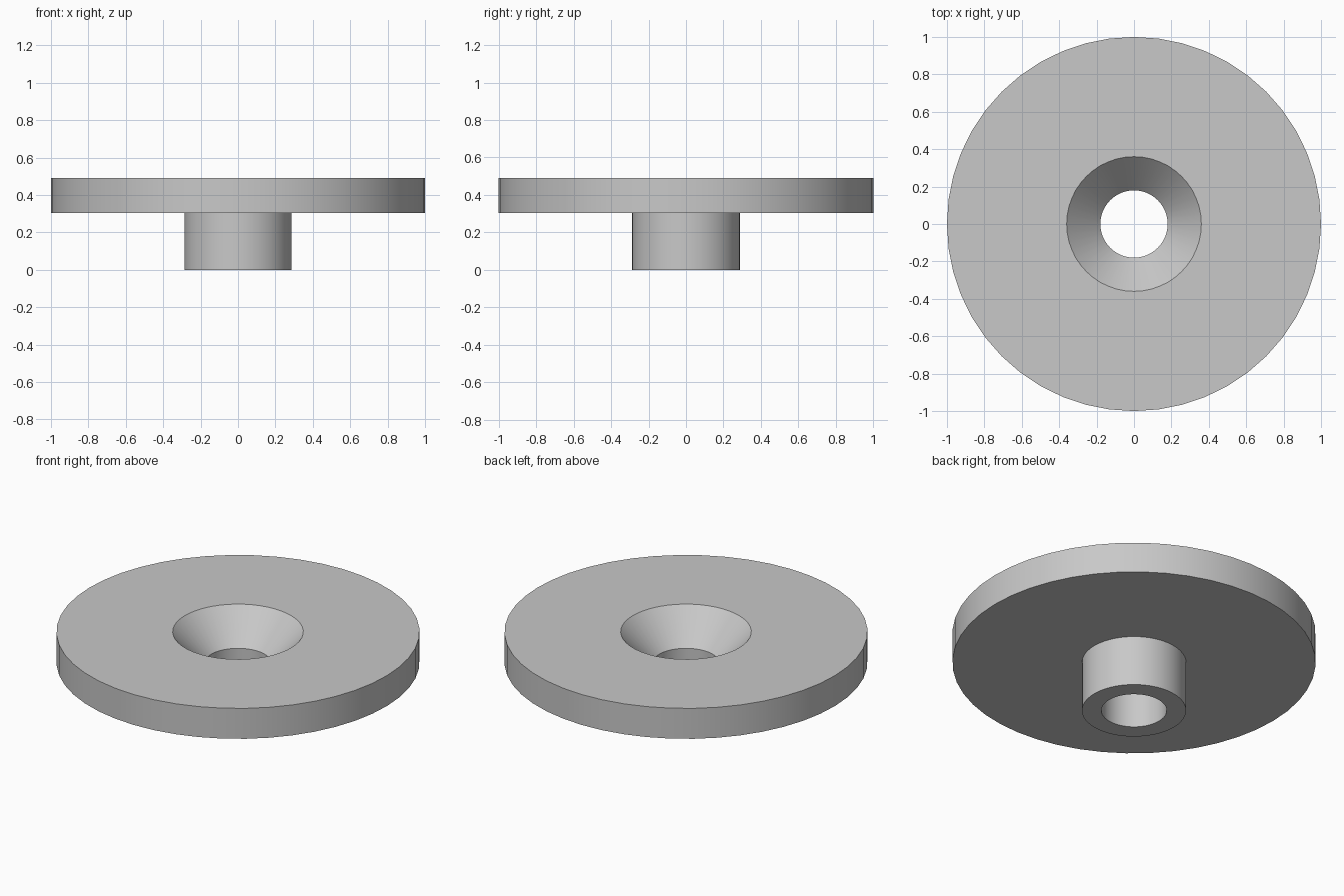
import bpy
import bmesh
import math

cube = bpy.data.objects.get("Cube")
if cube:
    bpy.data.objects.remove(cube, do_unlink=True)

SEGMENTS = 48
DISC_RADIUS, HUB_RADIUS, BORE_RADIUS, SINK_RADIUS = 1.0, 0.287, 0.18, 0.36
TOP, DISC_BOTTOM = 0.49, 0.305

# Plain grey material
grey = bpy.data.materials.new("plain_grey")
grey.use_nodes = True
colour = (0.58, 0.58, 0.58, 1)
grey.diffuse_color = colour
grey.node_tree.nodes["Principled BSDF"].inputs["Base Color"].default_value = colour

# Closed cross-section: bore, hub, disc and countersink
profile = [
    (BORE_RADIUS, 0),
    (HUB_RADIUS, 0),
    (HUB_RADIUS, DISC_BOTTOM),
    (DISC_RADIUS, DISC_BOTTOM),
    (DISC_RADIUS, TOP),
    (SINK_RADIUS, TOP),
    (BORE_RADIUS, DISC_BOTTOM),
]

# Revolve the section into the flanged bushing
bm = bmesh.new()
verts = [bm.verts.new((r, 0, z)) for r, z in profile]
edges = [bm.edges.new((v, verts[(i + 1) % len(verts)])) for i, v in enumerate(verts)]
bmesh.ops.spin(bm, geom=verts + edges, cent=(0, 0, 0), axis=(0, 0, 1),
               angle=math.tau, steps=SEGMENTS, use_merge=True)
bmesh.ops.remove_doubles(bm, verts=bm.verts, dist=0.0001)
bmesh.ops.recalc_face_normals(bm, faces=bm.faces)

mesh = bpy.data.meshes.new("flanged_bushing")
bm.to_mesh(mesh)
bm.free()
mesh.materials.append(grey)
bushing = bpy.data.objects.new("flanged_bushing", mesh)
bpy.context.collection.objects.link(bushing)

# Smooth round walls, crisp rims
bpy.ops.object.select_all(action="DESELECT")
bushing.select_set(True)
bpy.context.view_layer.objects.active = bushing
bpy.ops.object.shade_smooth_by_angle(angle=math.radians(30))
